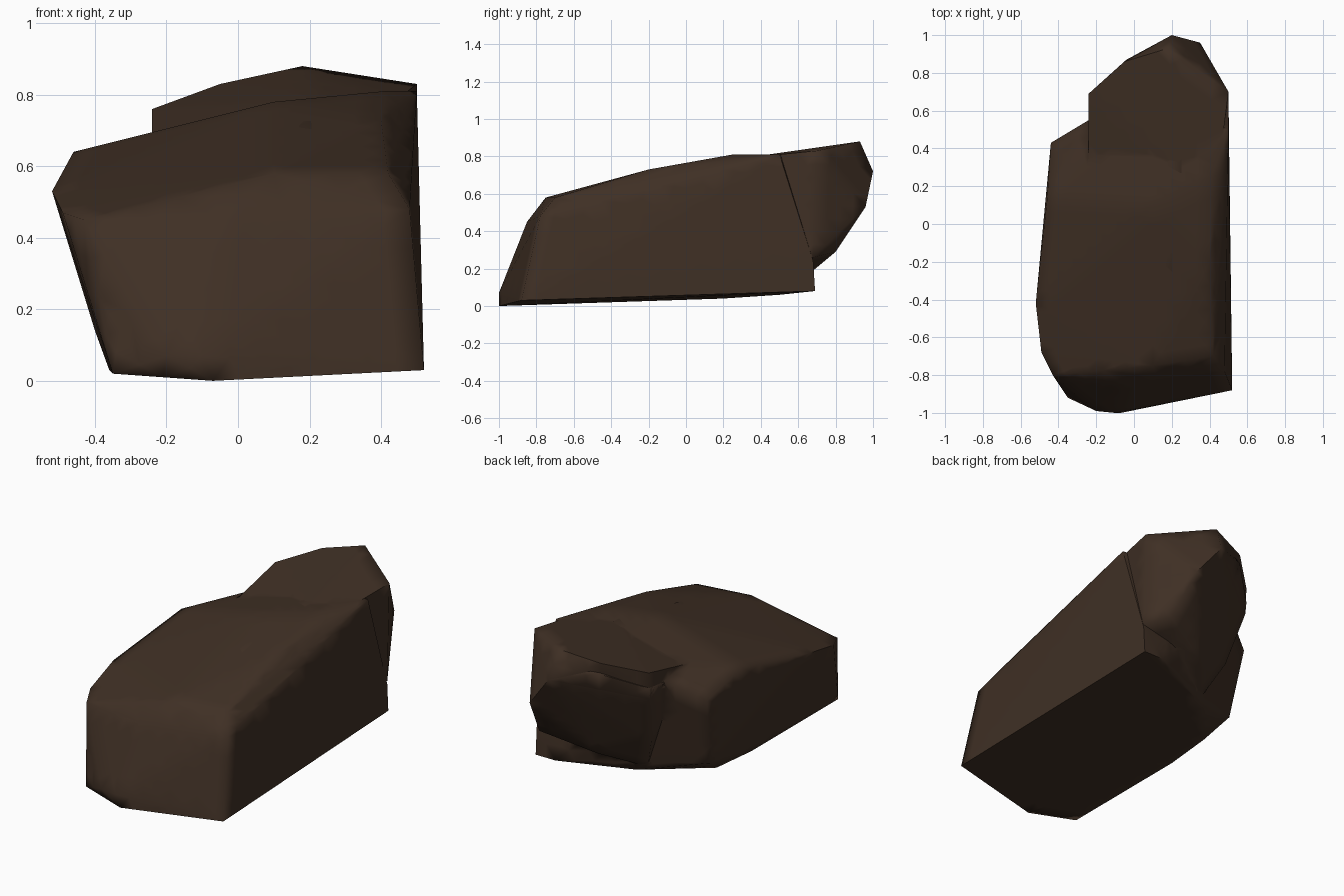
import bpy, bmesh, math
from mathutils import Vector

default_cube = bpy.data.objects.get("Cube")
if default_cube:
    bpy.data.objects.remove(default_cube, do_unlink=True)

# Single stone colour
stone = bpy.data.materials.new("dark brown stone")
stone.use_nodes = True
stone.use_backface_culling = True
color = (0.05, 0.029, 0.018, 1)
stone.diffuse_color = color
shader = stone.node_tree.nodes["Principled BSDF"]
shader.inputs["Base Color"].default_value = color
shader.inputs["Roughness"].default_value = 0.9


def boulder(name, corners, hollows=()):
    """Convex lump around its corners, with soft hollows pressed into the faces."""
    bm = bmesh.new()
    for corner in corners:
        bm.verts.new(corner)
    bmesh.ops.convex_hull(bm, input=bm.verts[:])
    loose = [v for v in bm.verts if not v.link_faces]
    bmesh.ops.delete(bm, geom=loose, context="VERTS")
    # Even out the faces so that hollows have points to move
    for step in range(5):
        long_edges = [e for e in bm.edges if e.calc_length() > .12]
        bmesh.ops.subdivide_edges(bm, edges=long_edges, cuts=1)
        bmesh.ops.triangulate(bm, faces=bm.faces[:])
    for centre, radius, push in hollows:
        for v in bm.verts:
            near = 1 - (v.co - Vector(centre)).length / radius
            if near > 0:
                v.co += Vector(push) * near * near * (3 - 2 * near)
    bmesh.ops.recalc_face_normals(bm, faces=bm.faces[:])
    mesh = bpy.data.meshes.new(name)
    bm.to_mesh(mesh)
    bm.free()
    mesh.materials.append(stone)
    obj = bpy.data.objects.new(name, mesh)
    bpy.context.collection.objects.link(obj)
    return obj


def fuse(body, overhang):
    """Join two lumps into one stone with smooth shading."""
    union = body.modifiers.new("fuse", "BOOLEAN")
    union.operation = "UNION"
    union.solver = "EXACT"
    union.object = overhang
    bpy.ops.object.select_all(action="DESELECT")
    bpy.context.view_layer.objects.active = body
    body.select_set(True)
    bpy.ops.object.modifier_apply(modifier=union.name)
    bpy.data.objects.remove(overhang, do_unlink=True)
    bpy.ops.object.shade_smooth_by_angle(angle=math.radians(75))


# Corners shared by the shell and the core
base_rim = [(-.07, -1, 0), (.52, -.88, .03), (.5, .69, .08), (.37, .69, .08),
            (-.03, .5, .06), (-.34, .2, .04), (-.36, -.1, .03), (-.35, -.92, .02)]
waist = [(-.1, -1, .07), (-.2, -.99, .07), (-.4, .35, .14), (.5, .68, .24),
         (-.43, -.8, .45), (-.49, -.68, .47), (-.05, -.85, .45), (-.52, -.42, .53)]
back_end = [(-.24, .68, .6), (.2, 1, .72), (.35, .96, .53), (.5, .68, .26),
            (.4, .8, .29), (.1, .68, .19), (-.18, .58, .3), (-.08, .47, .08),
            (.25, .25, .78), (.4, .4, .3), (0, .3, .4)]

# Outer shell, turned inside out so that it frames the core
shell_shoulder = [(.48, -.78, .48), (-.46, .13, .64), (-.44, .43, .55), (-.24, .55, .66),
                  (.1, -.75, .58), (.42, -.7, .58), (.4, -.2, .73), (.1, .1, .78),
                  (.41, .25, .81), (.5, .5, .81), (.1, .6, .76)]
shell_back = [(-.24, .34, .68), (-.24, .69, .76), (-.05, .86, .83), (.18, .93, .88),
              (.5, .7, .83), (.45, .3, .79)]
shell = boulder("rock_shell", base_rim + waist + shell_shoulder)
fuse(shell, boulder("shell_overhang", back_end + shell_back))
shell.data.flip_normals()

# Solid core: sloping right flank with a hollow below it, lower left shoulder
core_shoulder = [(.48, -.76, .38), (.25, -.74, .56), (.2, -.2, .72), (.25, .25, .79),
                 (.48, .6, .5), (.25, .5, .8), (.1, .1, .76), (-.44, .13, .57),
                 (-.42, .42, .52), (-.24, .54, .62)]
core_back = [(-.24, .34, .63), (-.24, .69, .67), (-.04, .87, .77), (.18, .94, .82),
             (.48, .69, .8), (.41, .3, .79)]
core = boulder("rock_core", base_rim + waist + core_shoulder,
               [((.5, .03, .22), .4, (-.09, 0, 0))])
fuse(core, boulder("core_overhang", back_end + core_back))
